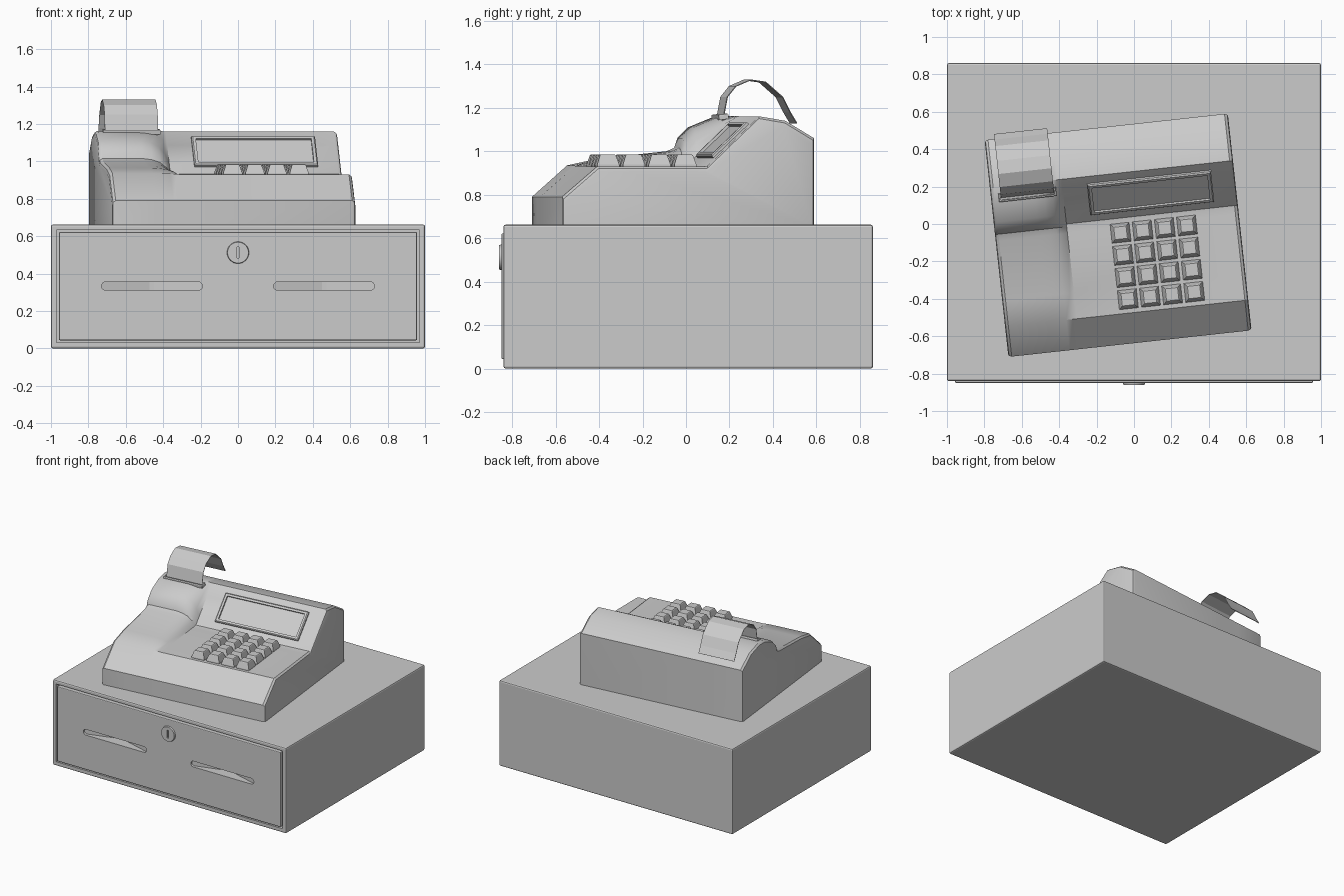
import bpy, bmesh, math
from mathutils import Matrix, Vector

if "Cube" in bpy.data.objects:
    bpy.data.objects.remove(bpy.data.objects["Cube"])

# frame of the till body, turned a little on top of the cash drawer
TURN = Matrix.Translation((-0.085, -0.06, 0)) @ Matrix.Rotation(math.radians(6.25), 4, 'Z')


def finish(name, bm, matrix=None, smooth=None):
    bmesh.ops.recalc_face_normals(bm, faces=bm.faces)
    me = bpy.data.meshes.new(name)
    bm.to_mesh(me)
    bm.free()
    ob = bpy.data.objects.new(name, me)
    bpy.context.collection.objects.link(ob)
    if matrix:
        ob.matrix_world = matrix
    if smooth:
        bpy.ops.object.select_all(action='DESELECT')
        ob.select_set(True)
        bpy.context.view_layer.objects.active = ob
        bpy.ops.object.shade_smooth_by_angle(angle=math.radians(smooth))
    return ob


def box(name, lo, hi, matrix=None, bevel=0):
    bm = bmesh.new()
    bmesh.ops.create_cube(bm, size=1)
    for v in bm.verts:
        v.co = Vector([(a + b) / 2 + c * (b - a) for a, b, c in zip(lo, hi, v.co)])
    ob = finish(name, bm, matrix)
    if bevel:
        m = ob.modifiers.new("bevel", 'BEVEL')
        m.width, m.segments = bevel, 2
    return ob


def loft(name, sections, matrix=None, smooth=None):
    """Skin closed (y, z) outlines placed at successive x positions."""
    bm = bmesh.new()
    rings = [[bm.verts.new((x, y, z)) for y, z in pts] for x, pts in sections]
    n = len(rings[0])
    for a, b in zip(rings, rings[1:]):
        for i in range(n):
            j = (i + 1) % n
            bm.faces.new((a[i], a[j], b[j], b[i]))
    bm.faces.new(rings[0])
    bm.faces.new(rings[-1])
    return finish(name, bm, matrix, smooth)


def frame(name, w, h, rim, t, matrix):
    """Rectangular rim lying in the local xy plane, with thickness t."""
    bm = bmesh.new()
    sign = [(-1, -1), (1, -1), (1, 1), (-1, 1)]
    loops = []
    for inset, z in ((0, -t), (0, t * .6), (rim * .3, t), (rim, t), (rim, -t)):
        loops.append([bm.verts.new((sx * (w / 2 - inset), sy * (h / 2 - inset), z)) for sx, sy in sign])
    for a, b in zip(loops, loops[1:] + loops[:1]):
        for i in range(4):
            j = (i + 1) % 4
            bm.faces.new((a[i], a[j], b[j], b[i]))
    return finish(name, bm, matrix)


def cut(ob, cutter):
    m = ob.modifiers.new("cut", 'BOOLEAN')
    m.operation, m.solver, m.object = 'DIFFERENCE', 'EXACT', cutter
    cutter.hide_render = True
    cutter.display_type = 'WIRE'


# cash drawer cabinet with an opening for the drawer
cabinet = box("drawer_cabinet", (-1, -.84, 0), (1, .86, .662), bevel=.01)
cut(cabinet, box("opening_cutter", (-.97, -.9, .032), (.97, -.72, .634)))
front = box("drawer_front", (-.957, -.849, .043), (.957, -.73, .622), bevel=.006)

# finger slots: rounded openings whose floor deepens to the middle
for side, cx in (("left", -.46), ("right", .46)):
    half, r = .27, .022
    arc = [(-half + r - r * math.cos(a), r * math.sin(a))
           for a in (.2, .5, .9, 1.25, math.pi / 2)]
    cols = arc + [(-.012, r)]
    cols += [(-x, h) for x, h in reversed(cols)]
    secs = []
    for x, h in cols:
        deep = -.835 + .08 * (1 - abs(x) / half)
        secs.append((cx + x, [(-.9, .333 - h), (-.9, .333 + h), (deep, .333 + h), (deep, .333 - h)]))
    cut(front, loft(side + "_slot_cutter", secs))

# drawer lock with key slit
bm = bmesh.new()
bmesh.ops.create_cone(bm, cap_ends=True, segments=32, radius1=.063, radius2=.056, depth=.03)
lock = finish("drawer_lock", bm, Matrix.Translation((0, -.846, .512)) @ Matrix.Rotation(math.pi / 2, 4, 'X'), 30)
cut(lock, box("key_slit_cutter", (-.006, -.9, .482), (.006, -.85, .542)))

# till body: side profile (y, deck height, printer column height) lofted across x
PROFILE = [(-.583, .79, .79), (-.42, .93, .935), (-.28, .93, .965), (.04, .93, 1.0),
           (.075, .93, 1.015), (.09, .932, 1.06), (.14, .98, 1.11), (.25, 1.085, 1.155),
           (.33, 1.16, 1.163), (.45, 1.14, 1.14), (.583, 1.06, 1.06)]


def outline(f, shrink=0):
    k = 1 - shrink
    top = [(y * k, deck + (col - deck) * f - shrink) for y, deck, col in PROFILE]
    return [(-.583 * k, .655)] + top + [(.583 * k, .655)]


loft("till_body", [(-.654, outline(1, .024)), (-.65, outline(1, .01)), (-.636, outline(1)),
                   (-.42, outline(1)), (-.37, outline(.93)), (-.325, outline(.75)),
                   (-.29, outline(.42)), (-.268, outline(0)), (.636, outline(0)),
                   (.65, outline(0, .01)), (.654, outline(0, .024))], TURN, 32)

# display on the sloping panel
tilt = math.atan2(.23, .24)
panel = TURN @ Matrix.Translation((.198, .21, 1.048)) @ Matrix.Rotation(tilt, 4, 'X')
frame("display_frame", .665, .225, .022, .016, panel)
box("display_window", (-.315, -.095, -.01), (.315, .095, .003), panel)

# keypad of tapered keys
bm = bmesh.new()
for row in range(4):
    for col in range(4):
        x, y = .193 + (col - 1.5) * .119, -.167 + (row - 1.5) * .119
        rings = [[bm.verts.new((x + sx * s, y + sy * s, z)) for sx, sy in
                  ((-1, -1), (1, -1), (1, 1), (-1, 1))]
                 for s, z in ((.051, .925), (.051, .938), (.037, .98), (.033, .984))]
        for a, b in zip(rings, rings[1:]):
            for i in range(4):
                j = (i + 1) % 4
                bm.faces.new((a[i], a[j], b[j], b[i]))
        bm.faces.new(rings[-1])
        bm.faces.new(rings[0])
finish("keypad_keys", bm, TURN)

# receipt slot and curling paper strip
frame("receipt_slot", .31, .045, .01, .012,
      TURN @ Matrix.Translation((-.458, .268, 1.158)) @ Matrix.Rotation(math.radians(8), 4, 'X'))
STRIP = [(.262, 1.13), (.285, 1.25), (.325, 1.30), (.395, 1.33), (.465, 1.32),
         (.545, 1.25), (.58, 1.18), (.61, 1.13)]
bm = bmesh.new()
rows = [[bm.verts.new((x, y, z)) for x in (-.601, -.315)] for y, z in STRIP]
for a, b in zip(rows, rows[1:]):
    bm.faces.new((a[0], a[1], b[1], b[0]))
paper = finish("receipt_paper", bm, TURN)
paper.modifiers.new("thickness", 'SOLIDIFY').thickness = .004
